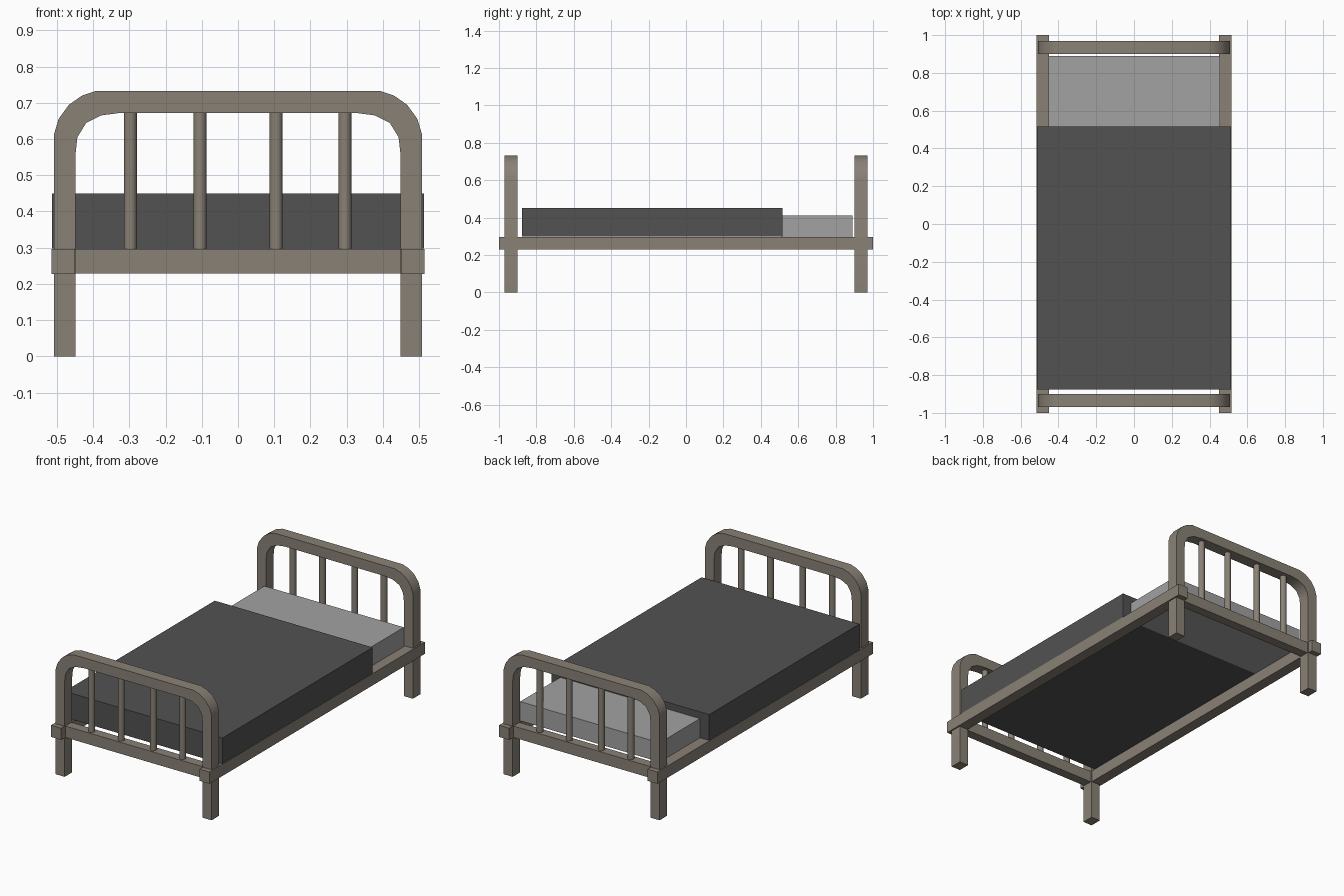
import bpy, bmesh, math

if "Cube" in bpy.data.objects:
    bpy.data.objects.remove(bpy.data.objects["Cube"])


def material(name, rgb):
    m = bpy.data.materials.new(name)
    m.diffuse_color = (*rgb, 1.0)
    m.use_nodes = True
    m.node_tree.nodes["Principled BSDF"].inputs["Base Color"].default_value = m.diffuse_color
    return m


FRAME = material("taupe frame", (0.25, 0.22, 0.18))
BLANKET = material("dark grey blanket", (0.085, 0.085, 0.085))
SHEET = material("light grey mattress", (0.36, 0.36, 0.37))


def finish(bm, name, mat, smooth=False):
    bmesh.ops.recalc_face_normals(bm, faces=bm.faces)
    me = bpy.data.meshes.new(name)
    bm.to_mesh(me)
    bm.free()
    me.materials.append(mat)
    ob = bpy.data.objects.new(name, me)
    bpy.context.collection.objects.link(ob)
    if smooth:
        bpy.ops.object.select_all(action='DESELECT')
        ob.select_set(True)
        bpy.context.view_layer.objects.active = ob
        bpy.ops.object.shade_smooth_by_angle(angle=math.radians(40))
    return ob


def box(name, x, y, z, mat):
    bm = bmesh.new()
    bmesh.ops.create_cube(bm, size=1)
    for v in bm.verts:
        for i, (lo, hi) in enumerate((x, y, z)):
            v.co[i] = lo if v.co[i] < 0 else hi
    return finish(bm, name, mat)


# bent arch profile: matching outer and inner points of the left half
OUTER = [(-0.507, 0), (-0.507, 0.615), (-0.495, 0.655), (-0.467, 0.694),
         (-0.43, 0.72), (-0.39, 0.733)]
INNER = [(-0.448, 0), (-0.448, 0.56), (-0.443, 0.605), (-0.419, 0.644),
         (-0.378, 0.665), (-0.325, 0.672)]


def mirrored(half):
    return half + [(-x, z) for x, z in reversed(half)]


def arch(name, y0, y1):
    bm = bmesh.new()
    rings = []
    for (ox, oz), (ix, iz) in zip(mirrored(OUTER), mirrored(INNER)):
        rings.append([bm.verts.new(p) for p in
                      ((ox, y0, oz), (ox, y1, oz), (ix, y1, iz), (ix, y0, iz))])
    for a, b in zip(rings, rings[1:]):
        for i in range(4):
            j = (i + 1) % 4
            bm.faces.new((a[i], a[j], b[j], b[i]))
    bm.faces.new(rings[0])
    bm.faces.new(rings[-1])
    return finish(bm, name, FRAME, True)


def spindle(name, x, y, z0, z1, r):
    bm = bmesh.new()
    bmesh.ops.create_cone(bm, cap_ends=True, segments=16, radius1=r, radius2=r,
                          depth=z1 - z0)
    bmesh.ops.translate(bm, verts=bm.verts, vec=(x, y, (z0 + z1) / 2))
    return finish(bm, name, FRAME, True)


# side rails
for s, side in ((-1, "left"), (1, "right")):
    box(side + "_rail", sorted((s * 0.45, s * 0.515)), (-1, 1), (0.228, 0.297), FRAME)

# headboard and footboard: arch with legs, cross rail, four spindles
for s, end in ((-1, "footboard"), (1, "headboard")):
    arch(end + "_arch", *sorted((s * 0.9, s * 0.97)))
    box(end + "_rail", (-0.46, 0.46), sorted((s * 0.907, s * 0.963)),
        (0.229, 0.296), FRAME)
    for i, x in enumerate((-0.297, -0.105, 0.105, 0.295)):
        spindle(f"{end}_spindle_{i + 1}", x, s * 0.935, 0.28, 0.69, 0.018)

# bedding
box("mattress", (-0.452, 0.455), (0.51, 0.89), (0.297, 0.41), SHEET)
box("blanket", (-0.513, 0.513), (-0.877, 0.517), (0.2975, 0.45), BLANKET)
